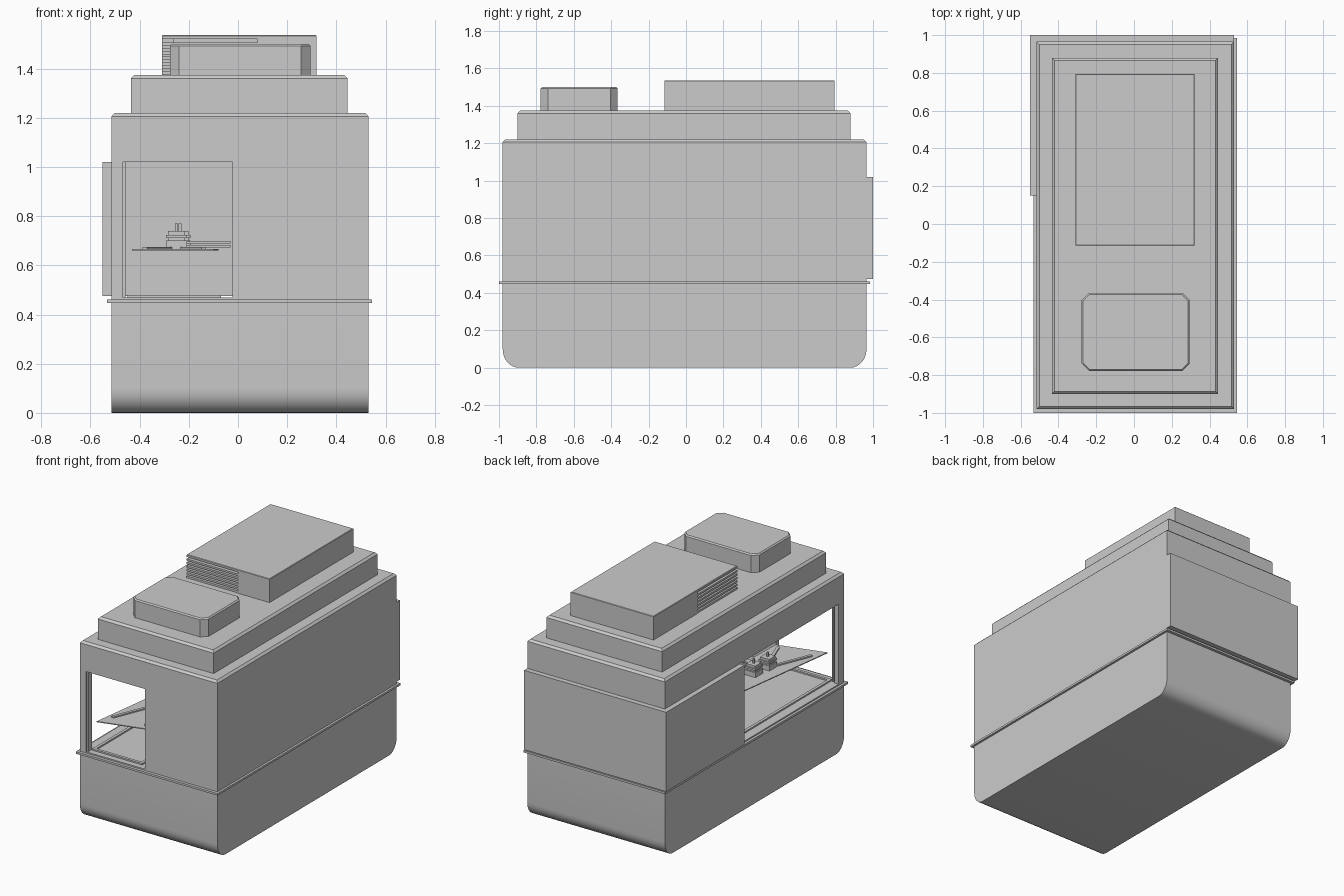
import bpy, bmesh, math

if "Cube" in bpy.data.objects:
    bpy.data.objects.remove(bpy.data.objects["Cube"])

grey = bpy.data.materials.new("plain_grey")
grey.diffuse_color = (0.6, 0.6, 0.6, 1)
grey.use_nodes = True
grey.node_tree.nodes["Principled BSDF"].inputs["Base Color"].default_value = grey.diffuse_color


def finish(name, bm, smooth=False):
    bmesh.ops.recalc_face_normals(bm, faces=bm.faces)
    me = bpy.data.meshes.new(name)
    bm.to_mesh(me)
    bm.free()
    me.materials.append(grey)
    ob = bpy.data.objects.new(name, me)
    bpy.context.collection.objects.link(ob)
    if smooth:
        bpy.ops.object.select_all(action='DESELECT')
        ob.select_set(True)
        bpy.context.view_layer.objects.active = ob
        bpy.ops.object.shade_smooth_by_angle(angle=math.radians(35))
    return ob


def prism(name, pts, z0, z1, chamfer=0.0):
    """Upright prism over an outline, optionally with a chamfered top rim."""
    bm = bmesh.new()
    face = bm.faces.new([bm.verts.new((x, y, z0)) for x, y in pts])
    ext = bmesh.ops.extrude_face_region(bm, geom=[face])
    for v in [g for g in ext['geom'] if isinstance(g, bmesh.types.BMVert)]:
        v.co.z = z1
    if chamfer:
        rim = [e for e in bm.edges if all(v.co.z > z1 - 1e-5 for v in e.verts)]
        bmesh.ops.bevel(bm, geom=rim, offset=chamfer, segments=1, affect='EDGES')
    return finish(name, bm)


def box(name, x0, x1, y0, y1, z0, z1, chamfer=0.0):
    return prism(name, [(x0, y0), (x1, y0), (x1, y1), (x0, y1)], z0, z1, chamfer)


def bar(name, a, b, width, z0, z1):
    """Flat bar between two plan points."""
    dx, dy = b[0] - a[0], b[1] - a[1]
    n = math.hypot(dx, dy) * 2 / width
    ox, oy = -dy / n, dx / n
    return prism(name, [(a[0] + ox, a[1] + oy), (a[0] - ox, a[1] - oy),
                        (b[0] - ox, b[1] - oy), (b[0] + ox, b[1] + oy)], z0, z1)


L, R, F, B = -0.515, 0.53, -0.98, 0.965   # body limits
SILL, HEAD = 0.47, 1.02                   # opening limits

# Lower body: side profile with rounded front and back bottom edges
r = 0.085
profile = [(F, 0.45)]
for i in range(9):
    a = math.pi / 2 * i / 8
    profile.append((F + r - r * math.cos(a), 0.1 - 0.1 * math.sin(a)))
for i in range(9):
    a = math.pi / 2 * i / 8
    profile.append((B - r + r * math.sin(a), 0.1 - 0.1 * math.cos(a)))
profile.append((B, 0.45))
bm = bmesh.new()
side = bm.faces.new([bm.verts.new((L, y, z)) for y, z in profile])
ext = bmesh.ops.extrude_face_region(bm, geom=[side])
for v in [g for g in ext['geom'] if isinstance(g, bmesh.types.BMVert)]:
    v.co.x = R
finish("lower_body", bm, smooth=True)

# Belt and floor
box("belt_rail", L - 0.017, R + 0.015, F - 0.02, B + 0.02, 0.447, 0.461)
box("floor", L, R, F, B, 0.455, SILL)
for n, v in {"left": (-0.45, -0.43, -0.94, 0.9), "right": (-0.09, -0.07, -0.94, 0.9),
             "front": (-0.43, -0.09, -0.94, -0.92), "back": (-0.43, -0.09, 0.88, 0.9)}.items():
    box("floor_trim_" + n, *v, SILL, SILL + 0.01)

# Upper walls and posts
box("right_wall", R - 0.03, R, F, B, SILL, HEAD)
box("front_wall", 0.01, R - 0.03, F, F + 0.03, SILL, HEAD)
box("window_post", -0.022, 0.01, F, F + 0.035, SILL, HEAD)
box("corner_post", L, -0.467, F, F + 0.03, SILL, HEAD)
box("corner_post_lining", -0.467, -0.457, F + 0.01, F + 0.05, SILL, HEAD)
box("corner_post_return", L, L + 0.03, F + 0.03, F + 0.06, SILL, HEAD)

# Shutter wrapped around the back left corner
prism("corner_shutter", [(-0.55, 0.15), (L, 0.15), (L, B), (R, B), (R, 1.0), (-0.55, 1.0)],
      0.475, HEAD)

# Header and roof step
box("header", L, R, F, B, HEAD, 1.22, 0.014)
box("roof_step", -0.435, 0.445, -0.9, 0.88, 1.215, 1.374, 0.014)

# Roof hatch with cut corners
x0, x1, y0, y1, c = -0.277, 0.295, -0.777, -0.365, 0.038
prism("roof_hatch", [(x0 + c, y0), (x1 - c, y0), (x1, y0 + c), (x1, y1 - c),
                     (x1 - c, y1), (x0 + c, y1), (x0, y1 - c), (x0, y0 + c)],
      1.37, 1.5, 0.008)

# Roof unit with a louvred corner
ux0, ux1, uy0, uy1, nx, ny = -0.31, 0.32, -0.115, 0.795, 0.08, 0.32
d = 0.045
prism("roof_unit", [(nx, uy0), (ux1, uy0), (ux1, uy1), (ux0, uy1), (ux0, ny),
                    (ux0 + d, ny), (ux0 + d, uy0 + d), (nx, uy0 + d)], 1.37, 1.52)
box("roof_unit_lid", ux0, ux1, uy0, uy1, 1.52, 1.536, 0.003)
for i in range(6):
    z = 1.376 + i * 0.0235
    prism("louvre_%d" % i, [(ux0, uy0), (nx, uy0), (nx, uy0 + d), (ux0 + d, uy0 + d),
                            (ux0 + d, ny), (ux0, ny)], z, z + 0.013)

# Thin table inside the opening
prism("table_top", [(-0.43, -0.92), (-0.10, -0.83), (-0.08, -0.10), (-0.32, -0.10)],
      0.660, 0.666)
bar("table_rib_left", (-0.25, -0.5), (-0.38, -0.82), 0.02, 0.666, 0.675)
bar("table_rib_right", (-0.25, -0.5), (-0.14, -0.80), 0.02, 0.666, 0.675)

# Small stacked fittings on the table
for i, y in enumerate((-0.53, -0.40)):
    x = -0.25 + 0.015 * i
    for j, (h, z0, z1) in enumerate(((0.042, 0.666, 0.70), (0.034, 0.70, 0.712),
                                     (0.042, 0.712, 0.724), (0.034, 0.724, 0.74),
                                     (0.006, 0.74, 0.77))):
        box("fitting_%d_%d" % (i, j), x - h, x + h, y - h, y + h, z0, z1)
box("fitting_arm_lower", -0.21, -0.03, -0.50, -0.46, 0.672, 0.682)
box("fitting_arm_upper", -0.21, -0.03, -0.50, -0.46, 0.688, 0.698)
